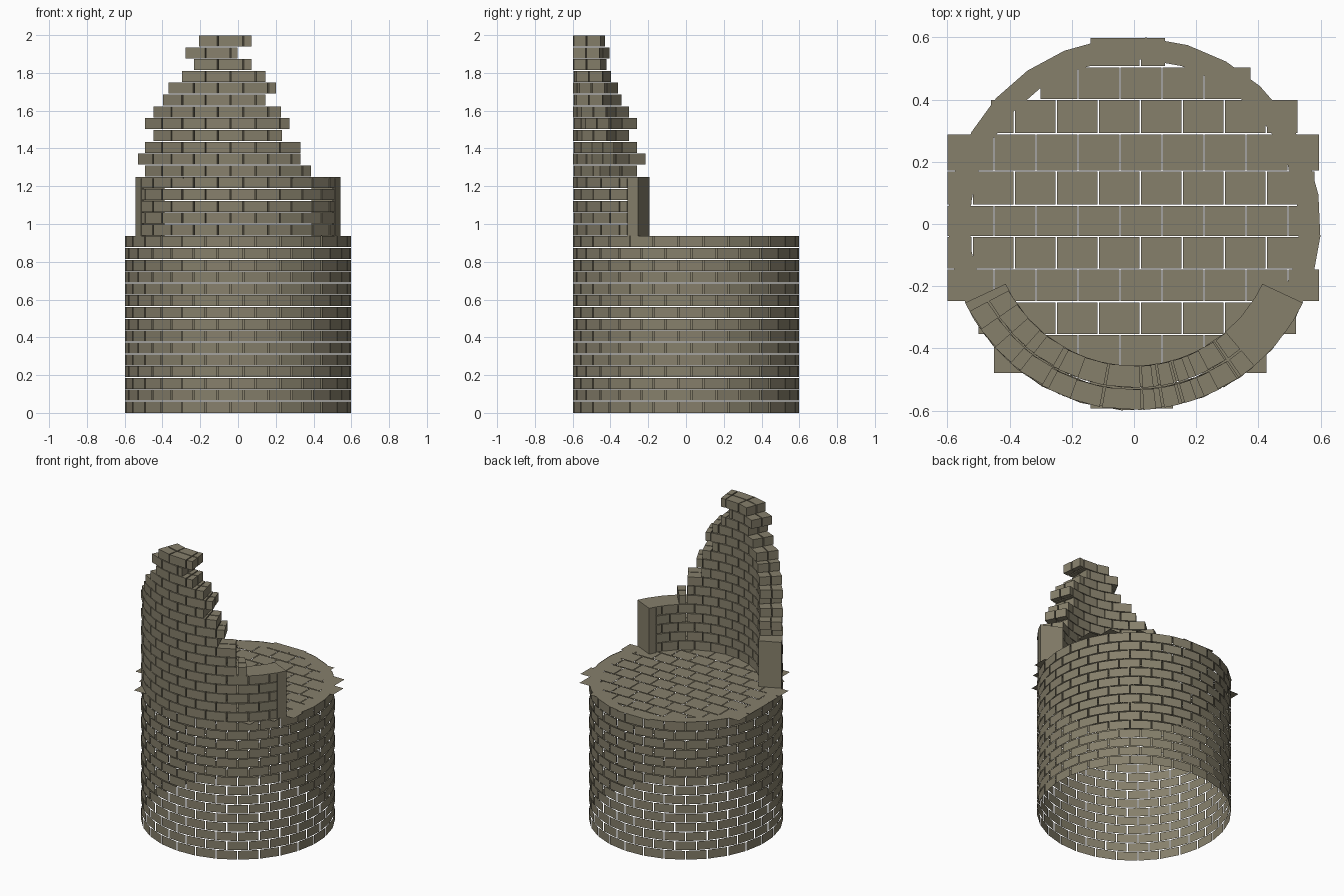
import bpy, bmesh
from math import sin, cos, asin, radians, degrees

cube = bpy.data.objects.get("Cube")
if cube:
    bpy.data.objects.remove(cube)

stone = bpy.data.materials.new("weathered_stone")
stone.use_nodes = True
colour = (0.24, 0.215, 0.148, 1)
stone.diffuse_color = colour
stone.node_tree.nodes["Principled BSDF"].inputs["Base Color"].default_value = colour

COURSE = 0.0625           # height of one brick course
STEP = 360 / 28           # angle of one brick
GAP = 0.35                # half joint, degrees
JOINT = 0.0022            # half joint, height
BASE_TOP = 15 * COURSE
WALL_TOP = 20 * COURSE
WALL_END = 65             # half angle of the parapet


def polar(angle, r, z):
    """Point at an angle measured from the front towards the left."""
    a = radians(angle)
    return (r * sin(a), -r * cos(a), z)


def face(bm, points):
    bm.faces.new([bm.verts.new(p) for p in points])


def block(bm, a0, a1, r0, r1, z0, z1):
    """Solid wedge-shaped brick."""
    v = [bm.verts.new(polar(a, r, z)) for z in (z0, z1)
         for a, r in ((a0, r0), (a0, r1), (a1, r1), (a1, r0))]
    bm.faces.new(v[:4])
    bm.faces.new(v[4:])
    for i in range(4):
        j = (i + 1) % 4
        bm.faces.new((v[i], v[j], v[j + 4], v[i + 4]))


def offset(course):
    return 2.6 if course % 2 else 2.6 + STEP / 2


def finish(bm, name, closed=True):
    if closed:
        bmesh.ops.recalc_face_normals(bm, faces=bm.faces)
    mesh = bpy.data.meshes.new(name)
    bm.to_mesh(mesh)
    bm.free()
    mesh.materials.append(stone)
    obj = bpy.data.objects.new(name, mesh)
    bpy.context.collection.objects.link(obj)
    return obj


# Drum: open shell of flat brick faces with see-through joints
bm = bmesh.new()
for c in range(15):
    z0 = c * COURSE + (JOINT if c else 0)
    z1 = (c + 1) * COURSE - (JOINT if c < 14 else 0)
    for i in range(28):
        a0 = offset(c) + i * STEP + GAP
        a1 = offset(c) + (i + 1) * STEP - GAP
        face(bm, [polar(a0, 0.6, z0), polar(a1, 0.6, z0),
                  polar(a1, 0.6, z1), polar(a0, 0.6, z1)])
finish(bm, "drum_bricks", closed=False)

# Rim: flat ring closing the top of the drum
bm = bmesh.new()
for i in range(28):
    a0, a1 = offset(0) + i * STEP, offset(0) + (i + 1) * STEP
    z = BASE_TOP - 0.002
    face(bm, [polar(a0, 0.53, z), polar(a0, 0.6, z),
              polar(a1, 0.6, z), polar(a1, 0.53, z)])
finish(bm, "drum_rim", closed=False)

# Floor: rows of paving slabs, (front edge, left end, right end)
rows = [(-0.595, -0.14, 0.125), (-0.48, -0.45, 0.425), (-0.355, -0.5, 0.52),
        (-0.25, -0.6, 0.595), (-0.145, -0.6, 0.58), (-0.04, -0.6, 0.59),
        (0.06, -0.6, 0.58), (0.17, -0.6, 0.595), (0.29, -0.46, 0.525),
        (0.4, -0.3, 0.375), (0.505, -0.14, 0.1)]
bm = bmesh.new()
for n, (y0, start, end) in enumerate(rows):
    y1 = rows[n + 1][0] if n + 1 < len(rows) else 0.6
    cuts = [-0.52 + 0.07 * (n % 2) + 0.135 * i for i in range(9)]
    xs = [start] + [x for x in cuts if start + 0.06 < x < end - 0.06] + [end]
    for x0, x1 in zip(xs, xs[1:]):
        g = 0.002
        l = x0 if x0 == start else x0 + g
        r = x1 if x1 == end else x1 - g
        face(bm, [(l, y0 + g, BASE_TOP), (r, y0 + g, BASE_TOP),
                  (r, y1 - g, BASE_TOP), (l, y1 - g, BASE_TOP)])
finish(bm, "floor_slabs", closed=False)

# Parapet and ruined wall: right and left reach of each broken course
reach = [(-0.495, 0.39), (-0.53, 0.335), (-0.495, 0.335), (-0.45, 0.235),
         (-0.495, 0.275), (-0.45, 0.23), (-0.4, 0.15), (-0.37, 0.205),
         (-0.3, 0.15), (-0.235, 0.075), (-0.28, 0.0), (-0.21, 0.075)]
rings = {"outer_wall_bricks": (0.533, 0.598), "inner_wall_bricks": (0.457, 0.527)}
for name, (r0, r1) in rings.items():
    bm = bmesh.new()
    for c in range(15, 32):
        if c < 20:
            lo, hi = -WALL_END + 6, WALL_END - 6
        else:
            lo, hi = (degrees(asin(x / 0.598)) for x in reach[c - 20])
        joints = [offset(c) + i * STEP for i in range(-7, 7)]
        cuts = [lo] + [a for a in joints if lo + 3 < a < hi - 3] + [hi]
        for a0, a1 in zip(cuts, cuts[1:]):
            block(bm, a0 + GAP, a1 - GAP, r0, r1,
                  c * COURSE + JOINT, (c + 1) * COURSE - JOINT)
    finish(bm, name)

# Solid piers at both parapet ends, and the flat coping beside the ruin
bm = bmesh.new()
for side in (-1, 1):
    block(bm, side * (WALL_END - 6), side * WALL_END, 0.455, 0.599, BASE_TOP, WALL_TOP)
    for i in range(3):
        a = WALL_END - 6 - i * 10
        block(bm, side * (a - 10), side * a, 0.455, 0.599, WALL_TOP - 0.008, WALL_TOP)
finish(bm, "parapet_ends")
